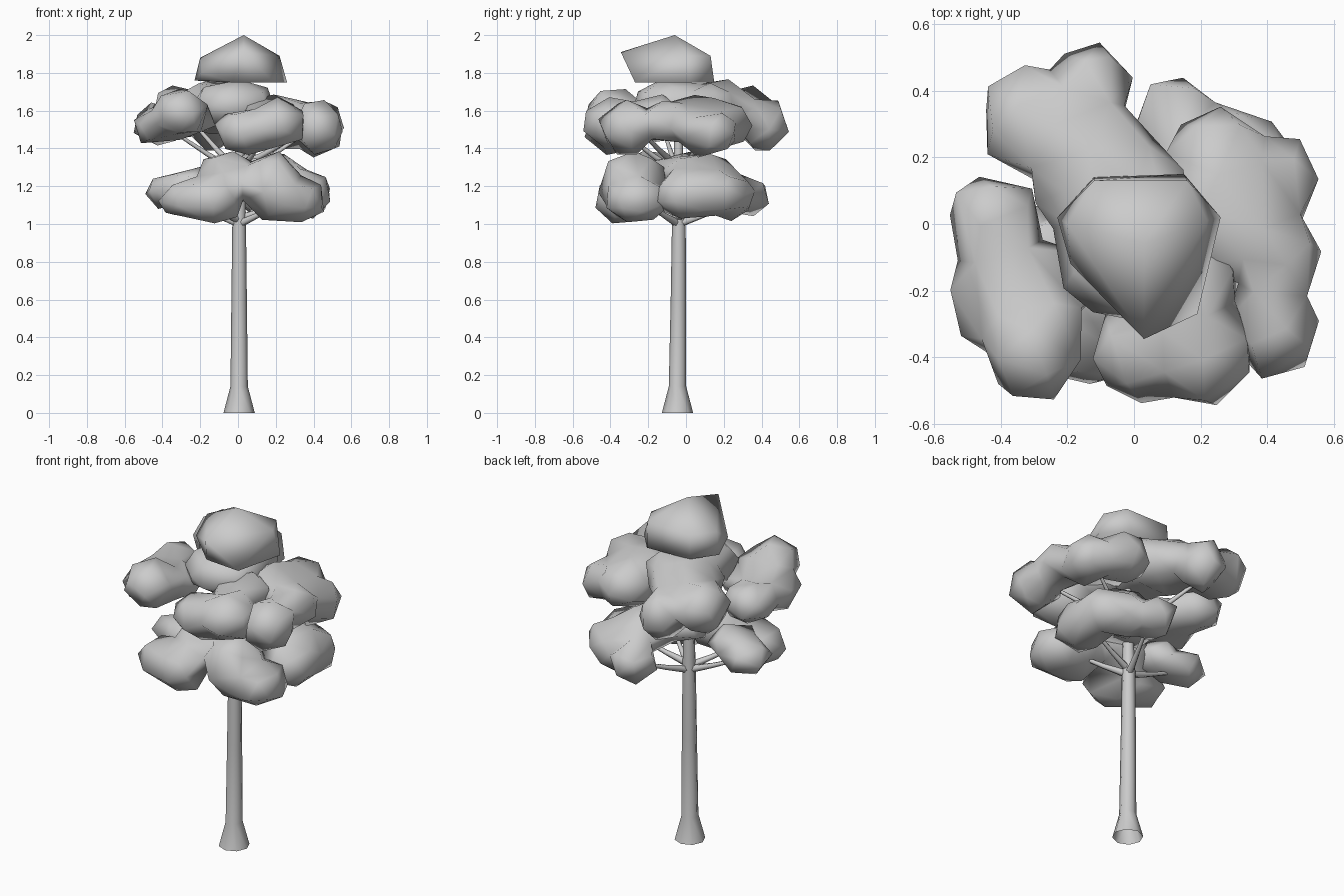
import bpy, bmesh, math, random
from mathutils import Vector, Matrix

random.seed(4)


def link(name, mesh):
    obj = bpy.data.objects.new(name, mesh)
    bpy.context.collection.objects.link(obj)
    return obj


def evaluated(obj, name):
    """Replace an object with its evaluated mesh, smooth shaded."""
    dg = bpy.context.evaluated_depsgraph_get()
    dg.update()
    mesh = bpy.data.meshes.new_from_object(obj.evaluated_get(dg))
    bpy.data.objects.remove(obj)
    mesh.polygons.foreach_set("use_smooth", [True] * len(mesh.polygons))
    return link(name, mesh)


def tube(name, points, res):
    """Tapered open tube through (x, y, z, radius) points."""
    cu = bpy.data.curves.new(name, 'CURVE')
    cu.dimensions = '3D'
    cu.bevel_depth = 1.0
    cu.bevel_resolution = res
    sp = cu.splines.new('POLY')
    sp.points.add(len(points) - 1)
    for p, (x, y, z, r) in zip(sp.points, points):
        p.co = (x, y, z, 1)
        p.radius = r
    return evaluated(link(name + "_curve", cu), name)


def clump(name, blobs):
    """Ellipsoids (x, y, z, rx, ry, rz) fused into one low-poly leaf mass."""
    bm = bmesh.new()
    for x, y, z, rx, ry, rz in blobs:
        spin = Matrix.Rotation(random.uniform(0, math.tau), 4, 'Z')
        m = Matrix.Translation((x, y, z)) @ Matrix.Diagonal((rx, ry, rz, 1)) @ spin
        bmesh.ops.create_icosphere(bm, subdivisions=2, radius=1.05, matrix=m)
    mesh = bpy.data.meshes.new(name)
    bm.to_mesh(mesh)
    bm.free()
    obj = link(name + "_raw", mesh)
    rm = obj.modifiers.new("fuse", 'REMESH')
    rm.mode = 'VOXEL'
    rm.voxel_size = 0.02
    sm = obj.modifiers.new("soften", 'SMOOTH')
    sm.iterations = 3
    dec = obj.modifiers.new("facet", 'DECIMATE')
    dec.ratio = 0.016
    return evaluated(obj, name)


# Trunk with flared foot
tube("trunk", [(0.006, -0.045, 0, 0.083), (0.006, -0.045, 0.14, 0.046),
               (0.006, -0.04, 0.6, 0.041), (0.006, -0.038, 1.02, 0.036),
               (0.01, -0.04, 1.4, 0.024), (0.01, -0.05, 1.8, 0.012)], 2)

# Branches: start height, end point
branches = [
    (1.00, (-0.32, -0.06, 1.14)), (1.00, (0.24, -0.22, 1.12)),
    (1.00, (0.13, 0.27, 1.12)), (1.02, (-0.18, -0.26, 1.12)),
    (1.03, (0.3, 0.02, 1.14)), (1.27, (-0.36, -0.12, 1.50)),
    (1.27, (-0.25, 0.27, 1.55)), (1.25, (0.35, 0.1, 1.48)),
    (1.27, (0.15, -0.33, 1.48)), (1.30, (0.36, -0.25, 1.50)),
]
for i, (z, end) in enumerate(branches):
    s, e = Vector((0.006, -0.04, z)), Vector(end)
    mid = s.lerp(e, 0.45)
    mid.z -= 0.005
    tube(f"branch_{i + 1}", [(*s, 0.022), (*mid, 0.014), (*e, 0.008)], 1)

# Lower foliage tier
clump("lower_foliage_front", [
    (-0.22, -0.29, 1.13, .19, .17, .11), (-0.06, -0.2, 1.24, .16, .16, .14),
    (0.18, -0.28, 1.20, .15, .18, .18), (0.31, -0.26, 1.13, .15, .17, .12),
    (-0.12, -0.35, 1.13, .14, .13, .13)])
clump("lower_foliage_right", [
    (0.35, 0.0, 1.16, .14, .17, .13), (0.2, 0.08, 1.25, .17, .2, .12),
    (0.27, 0.23, 1.15, .14, .13, .12), (0.12, 0.31, 1.15, .12, .13, .11),
    (0.37, 0.16, 1.16, .12, .15, .12), (0.04, -0.02, 1.28, .17, .16, .10)])
clump("lower_foliage_left", [
    (-0.36, -0.05, 1.17, .13, .13, .09), (-0.24, -0.1, 1.21, .13, .14, .09)])

# Middle foliage tier
clump("middle_foliage_left", [
    (-0.42, 0.0, 1.53, .14, .15, .11), (-0.42, -0.22, 1.52, .13, .16, .11),
    (-0.30, -0.38, 1.59, .14, .15, .12), (-0.26, -0.2, 1.55, .14, .15, .09)])
clump("middle_foliage_back", [
    (-0.32, 0.31, 1.59, .14, .16, .14), (-0.13, 0.40, 1.53, .12, .14, .14),
    (-0.12, 0.16, 1.62, .2, .2, .14), (0.02, 0.1, 1.62, .14, .15, .13),
    (-0.02, -0.08, 1.63, .22, .2, .13)])
clump("middle_foliage_right", [
    (0.25, 0.19, 1.53, .15, .15, .13), (0.42, 0.12, 1.48, .13, .15, .12),
    (0.42, -0.1, 1.54, .14, .14, .11), (0.42, -0.31, 1.51, .13, .15, .14),
    (0.24, 0.02, 1.57, .17, .17, .11)])
clump("middle_foliage_front", [
    (0.04, -0.38, 1.49, .16, .15, .12), (0.21, -0.38, 1.53, .15, .16, .13),
    (0.15, -0.16, 1.57, .16, .16, .11)])

# Crown: faceted cap as a convex hull
crown = [(-0.23, 0.02, 1.76), (-0.12, 0.14, 1.75), (0.15, 0.15, 1.75),
         (0.26, 0.02, 1.75), (0.19, -0.27, 1.75), (-0.03, -0.25, 1.75),
         (-0.19, -0.12, 1.80), (0.03, -0.345, 1.91), (-0.2, 0.0, 1.88),
         (0.22, 0.01, 1.89), (0.16, 0.13, 1.89), (-0.12, 0.13, 1.89),
         (0.03, -0.06, 2.0)]
bm = bmesh.new()
for p in crown:
    bm.verts.new(p)
bmesh.ops.convex_hull(bm, input=bm.verts)
for f in bm.faces:
    f.smooth = True
mesh = bpy.data.meshes.new("crown_foliage")
bm.to_mesh(mesh)
bm.free()
link("crown_foliage", mesh)
